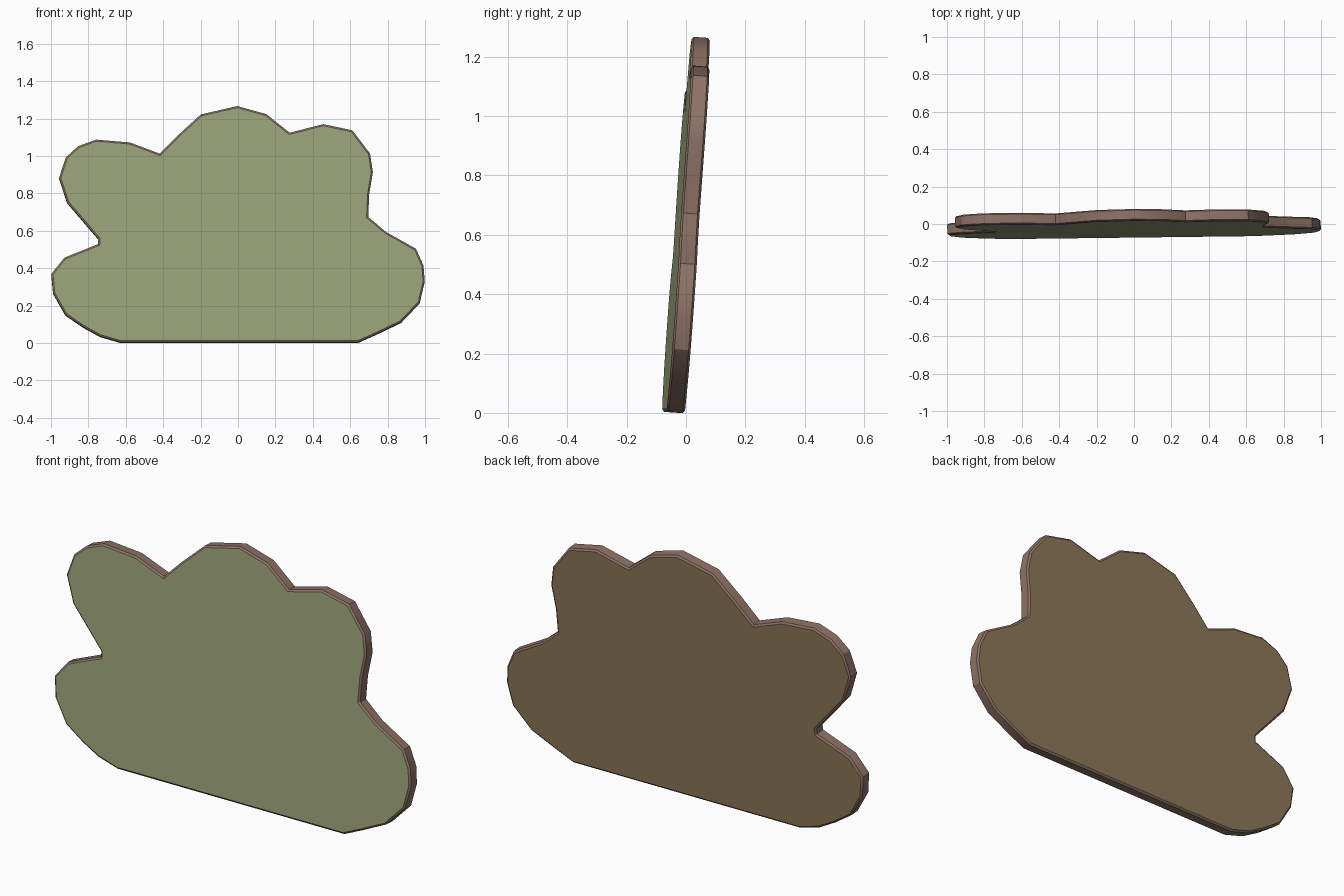
import bpy, bmesh, math
from mathutils import Matrix, Vector

if "Cube" in bpy.data.objects:
    bpy.data.objects.remove(bpy.data.objects["Cube"])


def make_material(name, rgb):
    mat = bpy.data.materials.new(name)
    lin = [(c / 255 / 12.92) if c < 11 else ((c / 255 + 0.055) / 1.055) ** 2.4 for c in rgb]
    mat.diffuse_color = (*lin, 1)
    mat.use_nodes = True
    mat.node_tree.nodes["Principled BSDF"].inputs["Base Color"].default_value = mat.diffuse_color
    return mat


# Bush outline seen from the front (x, z), clockwise from bottom left
outline = [
    (-.63, .008), (-.74, .04), (-.83, .09), (-.925, .155), (-.99, .27), (-1.0, .375),
    (-.93, .462), (-.75, .535), (-.748, .562), (-.915, .757), (-.958, .89), (-.922, 1.0),
    (-.855, 1.06), (-.76, 1.095), (-.58, 1.08), (-.42, 1.02), (-.32, 1.12), (-.2, 1.23),
    (-.005, 1.275), (.15, 1.232), (.275, 1.132), (.455, 1.178), (.61, 1.145),
    (.705, 1.02), (.72, .92), (.70, .80), (.695, .68), (.79, .60), (.95, .51),
    (.99, .42), (.997, .335), (.97, .22), (.87, .115), (.745, .055), (.64, .008),
]
HALF, EDGE = 0.031, 0.009

# Board: extruded outline with narrow chamfers on both sides
bm = bmesh.new()
front = bm.faces.new([bm.verts.new((x, -HALF + 0.007, z)) for x, z in outline])
ext = bmesh.ops.extrude_face_region(bm, geom=[front], use_keep_orig=True)
moved = [g for g in ext["geom"] if isinstance(g, bmesh.types.BMVert)]
back = [g for g in ext["geom"] if isinstance(g, bmesh.types.BMFace)][0]
bmesh.ops.translate(bm, verts=moved, vec=(0, 2 * (HALF - 0.007), 0))
bmesh.ops.recalc_face_normals(bm, faces=bm.faces)
for cap in (front, back):
    bmesh.ops.inset_region(bm, faces=[cap], thickness=EDGE, depth=0, use_even_offset=True)
    side = -1 if cap is front else 1
    for v in cap.verts:
        v.co.y = side * HALF

# Colours by role: painted front, bare back, rim all around
for f in bm.faces:
    f.material_index = 2
front.material_index = 0
back.material_index = 1
bmesh.ops.triangulate(bm, faces=[front, back])

# Lean backwards with a slight turn, then stand on the ground
lean = Matrix.Rotation(0.012, 4, 'Z') @ Matrix.Rotation(-math.atan(0.073), 4, 'X')
bmesh.ops.transform(bm, matrix=lean, verts=bm.verts)
lo = Vector([min(v.co[i] for v in bm.verts) for i in range(3)])
hi = Vector([max(v.co[i] for v in bm.verts) for i in range(3)])
mid = (lo + hi) / 2
bmesh.ops.translate(bm, verts=bm.verts, vec=(-mid.x, -mid.y, -lo.z))

mesh = bpy.data.meshes.new("bush_cutout")
bm.to_mesh(mesh)
bm.free()
for mat in (make_material("leaf green", (155, 163, 121)),
            make_material("back brown", (144, 122, 91)),
            make_material("rim brown", (142, 114, 102))):
    mesh.materials.append(mat)
obj = bpy.data.objects.new("bush_cutout", mesh)
bpy.context.collection.objects.link(obj)
bpy.context.view_layer.objects.active = obj
obj.select_set(True)
bpy.ops.object.shade_smooth_by_angle(angle=math.radians(30))
